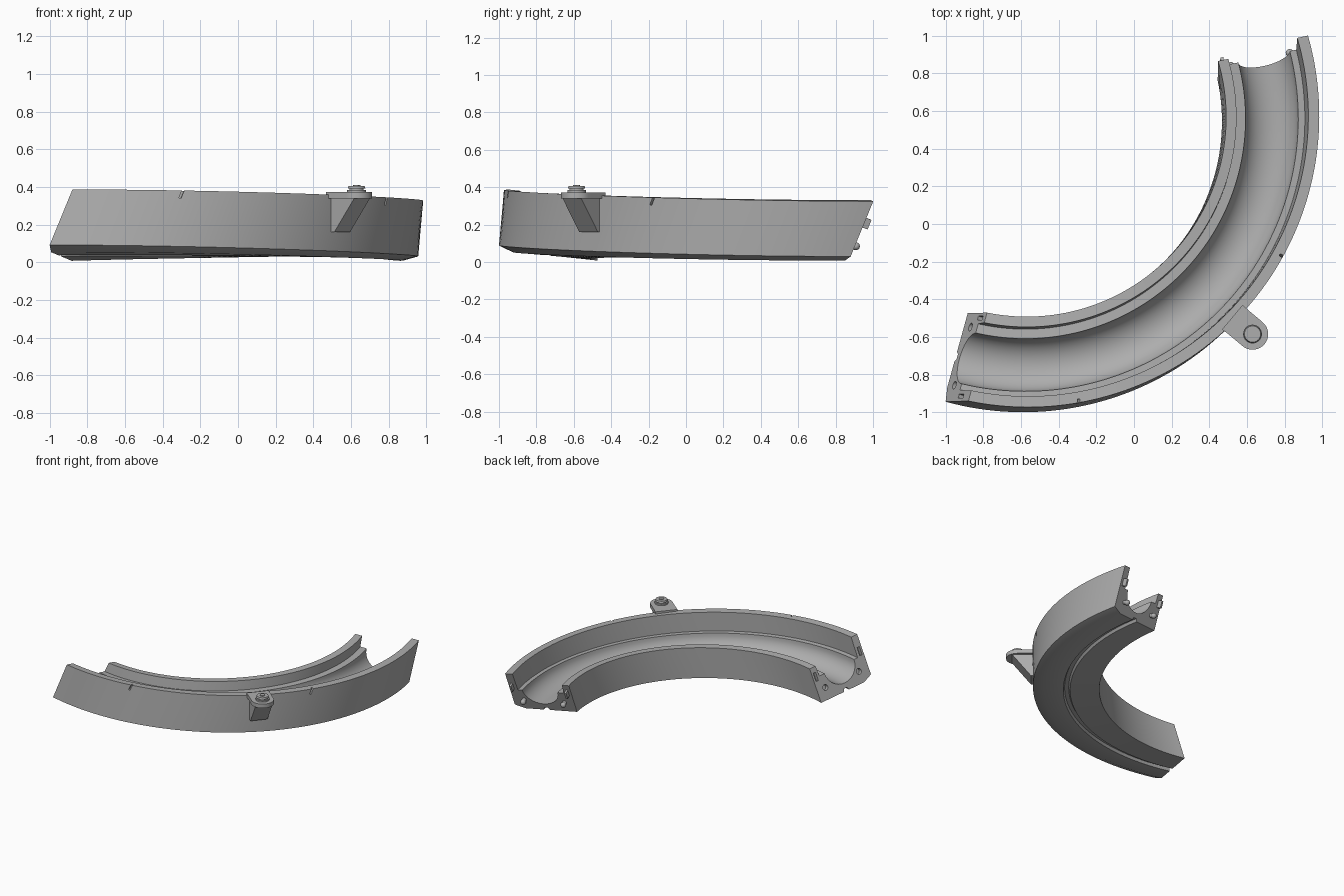
import bpy, bmesh, math
from mathutils import Vector, Matrix

cube = bpy.data.objects.get("Cube")
if cube:
    bpy.data.objects.remove(cube, do_unlink=True)

grey = bpy.data.materials.new("plain grey")
grey.use_nodes = True
grey.diffuse_color = (0.42, 0.42, 0.42, 1)
grey.node_tree.nodes["Principled BSDF"].inputs["Base Color"].default_value = grey.diffuse_color

# Curved path: arc centre, outer radius, end angles, bank and end lean
CX, CY, R = -0.59, 0.548, 1.548
START, END = math.radians(-105.4), math.radians(12.4)
BANK, LEAN = 0.09, 0.33


def on_track(angle, r, h):
    """Point at a path angle, radius and height above the outer wall foot."""
    u = min(max((angle - START) / (END - START), 0), 1)
    foot = 0.092 - 0.062 * u * u * (3 - 2 * u)
    a = angle + LEAN * h / r
    z = foot + h - BANK * (r - R) * (math.cos(angle) + math.sin(angle))
    return Vector((CX + r * math.cos(a) + BANK * h, CY + r * math.sin(a) + BANK * h, z))


def frame(angle, r, h):
    """Local axes on the track: x outward, y along the path, z up."""
    p = on_track(angle, r, h)
    out = (on_track(angle, r + 0.01, h) - p).normalized()
    up = on_track(angle, r, h + 0.01) - p
    along = up.cross(out).normalized()
    m = Matrix((out, along, out.cross(along))).transposed().to_4x4()
    m.translation = p
    return m


def finish(name, bm, matrix=None):
    bmesh.ops.recalc_face_normals(bm, faces=bm.faces)
    mesh = bpy.data.meshes.new(name)
    bm.to_mesh(mesh)
    bm.free()
    if matrix:
        mesh.transform(matrix)
    mesh.materials.append(grey)
    obj = bpy.data.objects.new(name, mesh)
    bpy.context.collection.objects.link(obj)
    return obj


def box(name, size, matrix):
    bm = bmesh.new()
    bmesh.ops.create_cube(bm, size=1)
    bmesh.ops.scale(bm, vec=size, verts=bm.verts)
    return finish(name, bm, matrix)


def rod(name, radius, depth, matrix, sides=24, top=None):
    bm = bmesh.new()
    bmesh.ops.create_cone(bm, cap_ends=True, segments=sides, radius1=radius,
                          radius2=radius if top is None else top, depth=depth)
    return finish(name, bm, matrix)


def prism(name, outline, low, high, matrix):
    """Extrude a flat outline along local z."""
    bm = bmesh.new()
    face = bm.faces.new([bm.verts.new((x, y, low)) for x, y in outline])
    made = bmesh.ops.extrude_face_region(bm, geom=[face])["geom"]
    moved = [g for g in made if isinstance(g, bmesh.types.BMVert)]
    bmesh.ops.translate(bm, vec=(0, 0, high - low), verts=moved)
    return finish(name, bm, matrix)


def smooth(obj):
    bpy.ops.object.select_all(action='DESELECT')
    obj.select_set(True)
    bpy.context.view_layer.objects.active = obj
    bpy.ops.object.shade_smooth_by_angle(angle=math.radians(30))


# Trough section: inner lip, ledge, round channel, ledge, tall outer lip, grooved base
channel = [(1.31 - 0.14 * math.cos(math.pi * i / 16), 0.145 - 0.12 * math.sin(math.pi * i / 16))
           for i in range(17)]
section = [(1.06, -0.03), (1.06, 0.22), (1.115, 0.22), (1.12, 0.145)] + channel + [
    (1.485, 0.145), (1.49, 0.295), (R, 0.295), (R, 0), (1.47, -0.03),
    (1.325, -0.03), (1.315, -0.01), (1.285, -0.01), (1.275, -0.03)]

bm = bmesh.new()
STEPS = 72
rings = [[bm.verts.new(on_track(START + (END - START) * i / STEPS, r, h)) for r, h in section]
         for i in range(STEPS + 1)]
n = len(section)
for a, b in zip(rings, rings[1:]):
    for j in range(n):
        k = (j + 1) % n
        bm.faces.new((a[j], a[k], b[k], b[j]))
bm.faces.new(rings[0])
bm.faces.new(rings[-1])
trough = finish("curved_trough", bm)

# Sockets at one end, matching pegs and tabs at the other
along_path = Matrix.Rotation(-math.pi / 2, 4, 'X')
cutters = []
for side, r in (("inner", 1.137), ("outer", 1.457)):
    cutters.append(rod(side + "_socket", 0.022, 0.06, frame(START, r, 0.055) @ along_path))
    smooth(rod(side + "_peg_neck", 0.016, 0.05, frame(END, r, 0.055) @ along_path))
    bm = bmesh.new()
    bmesh.ops.create_uvsphere(bm, u_segments=20, v_segments=12, radius=0.021)
    smooth(finish(side + "_peg", bm, frame(END, r, 0.055) @ Matrix.Translation((0, 0.028, 0))))
for side, r, h in (("inner", 1.088, 0.15), ("outer", 1.519, 0.18)):
    cutters.append(box(side + "_slot", (0.022, 0.06, 0.065), frame(START, r, h)))
    box(side + "_tab", (0.016, 0.07, 0.055), frame(END, r, h))

# Small alignment notches in the outer rim
for deg in (-83.5, -32.5):
    cutters.append(box("rim_notch", (0.04, 0.012, 0.09), frame(math.radians(deg), R, 0.295)))

for cutter in cutters:
    cutter.hide_render = True
    mod = trough.modifiers.new("cut", 'BOOLEAN')
    mod.operation = 'DIFFERENCE'
    mod.solver = 'EXACT'
    mod.object = cutter
bpy.context.view_layer.update()
cut_mesh = bpy.data.meshes.new_from_object(
    trough.evaluated_get(bpy.context.evaluated_depsgraph_get()))
trough.modifiers.clear()
trough.data = cut_mesh
for cutter in cutters:
    bpy.data.objects.remove(cutter, do_unlink=True)
smooth(trough)

# Side bracket: rounded plate, wedge strut and screw knob
base = frame(math.radians(-45), R, 0)
base.translation = Vector((0.51, -0.53, 0.055))
base = Matrix.Translation(base.translation) @ Matrix.Rotation(math.radians(-29), 4, 'Z')
base = Matrix.Translation((0.63, -0.585, 0.34)) @ Matrix.Rotation(math.radians(-40), 4, 'Z')
rounded = [(0.083 * math.cos(t), 0.083 * math.sin(t))
           for t in (math.radians(-90 + 10 * i) for i in range(19))]
smooth(prism("bracket_plate", rounded + [(-0.1, 0.083), (-0.14, 0.085),
                                         (-0.14, -0.085), (-0.1, -0.083)], 0, 0.033, base))
on_side = base @ Matrix.Rotation(math.pi / 2, 4, 'X')
prism("bracket_strut", [(0.04, 0.002), (-0.14, 0.002), (-0.14, -0.18), (-0.1, -0.18)],
      -0.065, 0.065, on_side)
for name, radius, top, low, high in (("knob_collar", 0.05, 0.05, 0.03, 0.045),
                                     ("knob_neck", 0.038, 0.038, 0.045, 0.053),
                                     ("knob_head", 0.047, 0.043, 0.053, 0.066)):
    spot = base @ Matrix.Translation((0, 0, (low + high) / 2))
    smooth(rod(name, radius, high - low, spot, 32, top))
rod("knob_hex", 0.02, 0.006, base @ Matrix.Translation((0, 0, 0.069)), 6)
